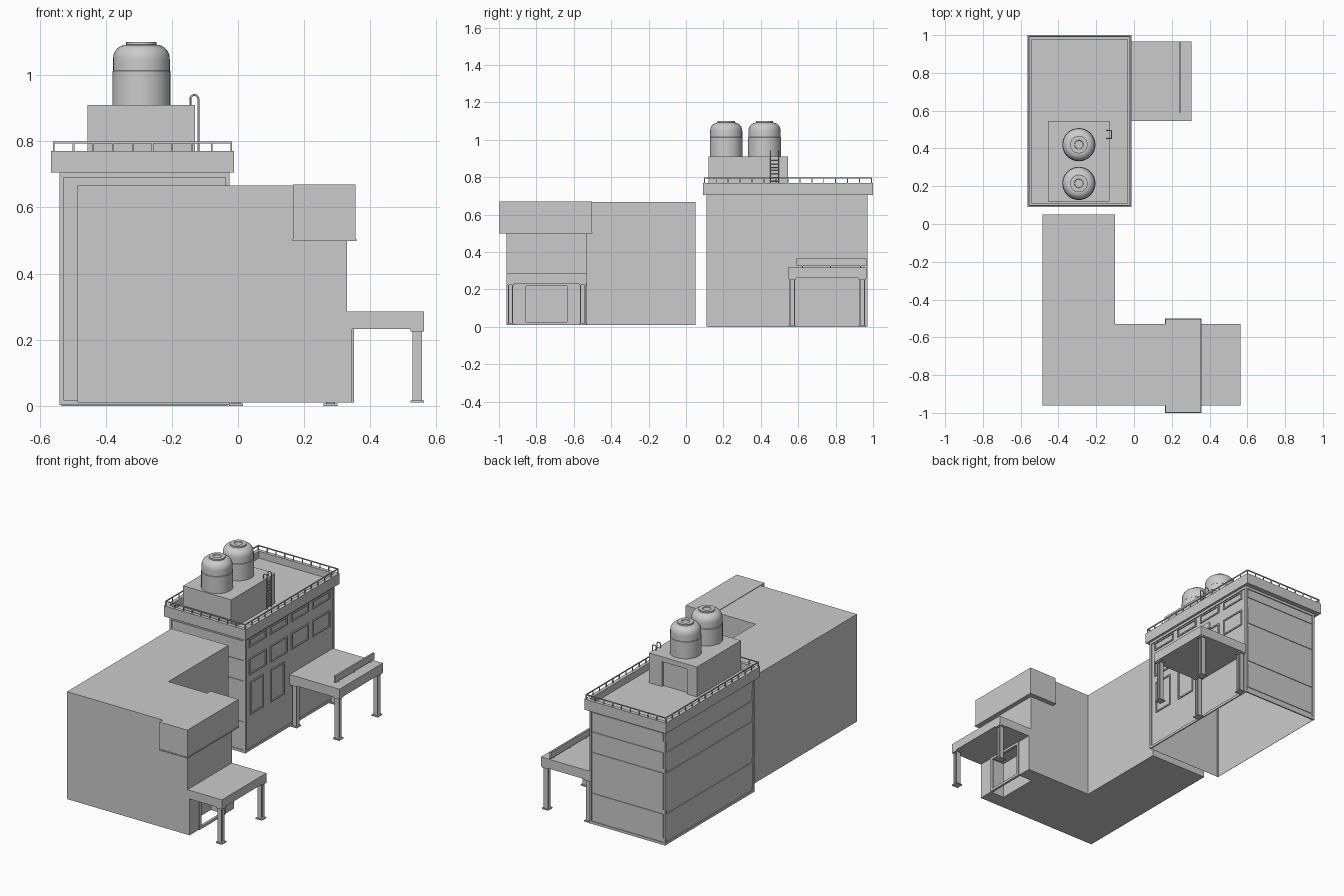
import bpy, bmesh, math
from mathutils import Matrix, Vector

if "Cube" in bpy.data.objects:
    bpy.data.objects.remove(bpy.data.objects["Cube"])


def finish(name, bm):
    bmesh.ops.recalc_face_normals(bm, faces=bm.faces)
    me = bpy.data.meshes.new(name)
    bm.to_mesh(me)
    bm.free()
    ob = bpy.data.objects.new(name, me)
    bpy.context.collection.objects.link(ob)
    return ob


def boxes(name, items):
    """One object from boxes given as (x0, x1, y0, y1, z0, z1)."""
    bm = bmesh.new()
    for x0, x1, y0, y1, z0, z1 in items:
        m = Matrix.Translation(((x0 + x1) / 2, (y0 + y1) / 2, (z0 + z1) / 2))
        bmesh.ops.create_cube(bm, size=1, matrix=m @ Matrix.Diagonal((x1 - x0, y1 - y0, z1 - z0, 1)))
    return finish(name, bm)


def prism(name, pts, z0, z1, top=True, bottom=True):
    """Footprint walls between two heights, with optional caps."""
    bm = bmesh.new()
    lo = [bm.verts.new((x, y, z0)) for x, y in pts]
    hi = [bm.verts.new((x, y, z1)) for x, y in pts]
    n = len(pts)
    for i in range(n):
        j = (i + 1) % n
        bm.faces.new((lo[i], lo[j], hi[j], hi[i]))
    if top:
        bm.faces.new(hi)
    if bottom:
        bm.faces.new(lo[::-1])
    return finish(name, bm)


def ring(x0, x1, y0, y1, z0, z1, t):
    """Four boxes forming a rectangular frame of thickness t."""
    return [(x0, x1, y0, y0 + t, z0, z1), (x0, x1, y1 - t, y1, z0, z1),
            (x0, x0 + t, y0 + t, y1 - t, z0, z1), (x1 - t, x1, y0 + t, y1 - t, z0, z1)]


def canopy_leg(name, x, y, z0, z1):
    """H-section steel leg with base and cap plates."""
    w, t, p = 0.014, 0.005, 0.021
    boxes(name, [(x - w, x + w, y - w, y - w + t, z0, z1),
                 (x - w, x + w, y + w - t, y + w, z0, z1),
                 (x - t / 2, x + t / 2, y - w + t, y + w - t, z0, z1),
                 (x - p, x + p, y - p, y + p, z0, z0 + 0.007),
                 (x - p, x + p, y - p, y + p, z1 - 0.007, z1)])


def tubes(name, paths, r):
    cu = bpy.data.curves.new(name, 'CURVE')
    cu.dimensions = '3D'
    cu.bevel_depth = r
    cu.bevel_resolution = 1
    cu.use_fill_caps = True
    for path in paths:
        s = cu.splines.new('POLY')
        s.points.add(len(path) - 1)
        for p, co in zip(s.points, path):
            p.co = (*co, 1)
    ob = bpy.data.objects.new(name, cu)
    bpy.context.collection.objects.link(ob)


def lathe(name, profile, x, y, steps=32):
    bm = bmesh.new()
    vs = [bm.verts.new((r, 0, z)) for r, z in profile]
    es = [bm.edges.new(e) for e in zip(vs, vs[1:])]
    bmesh.ops.spin(bm, geom=vs + es, cent=(0, 0, 0), axis=(0, 0, 1), angle=math.tau, steps=steps)
    bmesh.ops.remove_doubles(bm, verts=bm.verts, dist=1e-5)
    ob = finish(name, bm)
    ob.location = (x, y, 0)
    bpy.ops.object.select_all(action='DESELECT')
    ob.select_set(True)
    bpy.context.view_layer.objects.active = ob
    bpy.ops.object.shade_smooth_by_angle(angle=math.radians(35))


# --- Front L-shaped block; the lower storey has an open entrance notch ---
prism("front_block_lower", [(-0.485, -0.96), (0.345, -0.96), (0.345, -0.87), (0.25, -0.87),
                            (0.25, -0.62), (0.345, -0.62), (0.345, -0.53), (-0.10, -0.53),
                            (-0.10, 0.05), (-0.485, 0.05)], 0.01, 0.232, top=False)
prism("front_block_upper", [(-0.485, -0.96), (0.33, -0.96), (0.33, -0.53), (-0.10, -0.53),
                            (-0.10, 0.05), (-0.485, 0.05)], 0.232, 0.667)
boxes("overhang_box", [(0.167, 0.355, -0.997, -0.503, 0.505, 0.67)])
boxes("overhang_trim", [(0.165, 0.358, -1.0, -0.5, 0.498, 0.505)])
boxes("entrance_canopy", [(0.33, 0.563, -0.96, -0.53, 0.232, 0.285)])
for side, y in (("front", -0.938), ("back", -0.552)):
    canopy_leg("entrance_leg_" + side, 0.542, y, 0.01, 0.232)

# Door frame in the entrance notch
boxes("entrance_door_frame", [(0.335, 0.35, -0.87, -0.855, 0.01, 0.232),
                              (0.335, 0.35, -0.635, -0.62, 0.01, 0.232),
                              (0.335, 0.35, -0.855, -0.635, 0.218, 0.232),
                              (0.335, 0.35, -0.855, -0.635, 0.01, 0.025)])

# --- Rear tower: open-bottomed shell ---
X0, X1, Y0, Y1 = -0.533, -0.032, 0.115, 0.965
prism("tower_shell", [(X0, Y0), (X1, Y0), (X1, Y1), (X0, Y1)], 0.0, 0.72, bottom=False)
boxes("tower_plinth", ring(X0 - 0.005, X1 + 0.005, Y0 - 0.005, Y1 + 0.005, 0.003, 0.018, 0.005))
boxes("tower_cornice", ring(X0 - 0.006, X1 + 0.006, Y0 - 0.006, Y1 + 0.006, 0.69, 0.705, 0.006))

# Corner trims
boxes("tower_corner_trims", [(cx - 0.006, cx + 0.006, cy - 0.006, cy + 0.006, 0.003, 0.7)
                             for cx in (X0, X1) for cy in (Y0, Y1)])

# Raised wall bands on front, back and left walls
bands = [(0.04, 0.19), (0.215, 0.44), (0.465, 0.565), (0.635, 0.685)]
d = 0.004
boxes("wall_bands", [b for z0, z1 in bands for b in (
    (X0 + 0.01, X1 - 0.01, Y0 - d, Y0, z0, z1),
    (X0 + 0.01, X1 - 0.01, Y1, Y1 + d, z0, z1),
    (X0 - d, X0, Y0 + 0.01, Y1 - 0.01, z0, z1))])


# Window frames on the right wall
def window(y0, y1, z0, z1, t=0.008):
    a, b = X1, X1 + 0.006
    return [(a, b, y0, y1, z0, z0 + t), (a, b, y0, y1, z1 - t, z1),
            (a, b, y0, y0 + t, z0 + t, z1 - t), (a, b, y1 - t, y1, z0 + t, z1 - t)]


small = [w for i in range(4) for w in window(0.15 + i * 0.205, 0.315 + i * 0.205, 0.635, 0.685)]
mid = [w for i in range(4) for w in window(0.15 + i * 0.205, 0.315 + i * 0.205, 0.465, 0.565)]
tall = [w for y in (0.16, 0.36) for w in window(y, y + 0.13, 0.22, 0.42)]
boxes("tower_windows", small + mid + tall)

# --- Parapet, roof railing ---
PX0, PX1, PY0, PY1 = -0.565, -0.012, 0.09, 1.0
boxes("parapet", ring(PX0, PX1, PY0, PY1, 0.705, 0.77, 0.022))
boxes("tower_roof", [(PX0 + 0.01, PX1 - 0.01, PY0 + 0.01, PY1 - 0.01, 0.707, 0.728)])
RX0, RX1, RY0, RY1 = PX0 + 0.008, PX1 - 0.008, PY0 + 0.008, PY1 - 0.008
h = 0.0025
rail = ring(RX0 - h, RX1 + h, RY0 - h, RY1 + h, 0.793, 0.799, 2 * h)
nx, ny = 9, 14
posts = [(RX0 + (RX1 - RX0) * i / nx, y) for i in range(nx + 1) for y in (RY0, RY1)]
posts += [(x, RY0 + (RY1 - RY0) * j / ny) for j in range(1, ny) for x in (RX0, RX1)]
boxes("roof_railing", rail + [(x - h, x + h, y - h, y + h, 0.77, 0.793) for x, y in posts])

# --- Roof room with recessed door facing the back ---
prism("roof_room", [(-0.455, 0.12), (-0.13, 0.12), (-0.13, 0.545), (-0.22, 0.545), (-0.22, 0.53),
                    (-0.39, 0.53), (-0.39, 0.545), (-0.455, 0.545)], 0.725, 0.88, top=False)
boxes("roof_room_top", [(-0.455, -0.13, 0.12, 0.545, 0.88, 0.91)])

# --- Water tanks ---
R = 0.088
tank = [(0, 0.91), (R, 0.91), (R, 1.012), (R - 0.002, 1.014), (R - 0.002, 1.045)]
tank += [(0.046 + 0.04 * math.cos(a), 1.048 + 0.044 * math.sin(a))
         for a in [math.pi / 2 * i / 7 for i in range(1, 8)]]
tank += [(0.046, 1.10), (0.024, 1.10), (0.022, 1.096), (0, 1.096)]
for side, y in (("front", 0.215), ("back", 0.42)):
    lathe("water_tank_" + side, tank, -0.292, y)

# --- Roof ladder with hooped handrails ---
hoops = []
for y in (0.452, 0.494):
    arc = [(-0.132 + 0.012 * math.cos(a), y, 0.928 + 0.012 * math.sin(a))
           for a in [math.pi * i / 8 for i in range(9)]]
    hoops.append([(-0.12, y, 0.728)] + arc + [(-0.144, y, 0.908)])
rungs = [[(-0.12, 0.452, 0.745 + 0.018 * i), (-0.12, 0.494, 0.745 + 0.018 * i)] for i in range(9)]
tubes("roof_ladder", hoops + rungs, 0.003)

# --- Side drive-up canopy with plain sign panel ---
boxes("side_canopy", [(-0.032, 0.305, 0.545, 0.965, 0.26, 0.318)])
for xn, x in (("inner", -0.006), ("outer", 0.28)):
    for yn, y in (("front", 0.568), ("back", 0.942)):
        canopy_leg("side_leg_%s_%s" % (xn, yn), x, y, 0.0, 0.26)
boxes("sign_panel", [(0.237, 0.247, 0.59, 0.965, 0.325, 0.365)] +
      [(0.239, 0.245, y, y + 0.006, 0.318, 0.325) for y in (0.62, 0.77, 0.93)])
